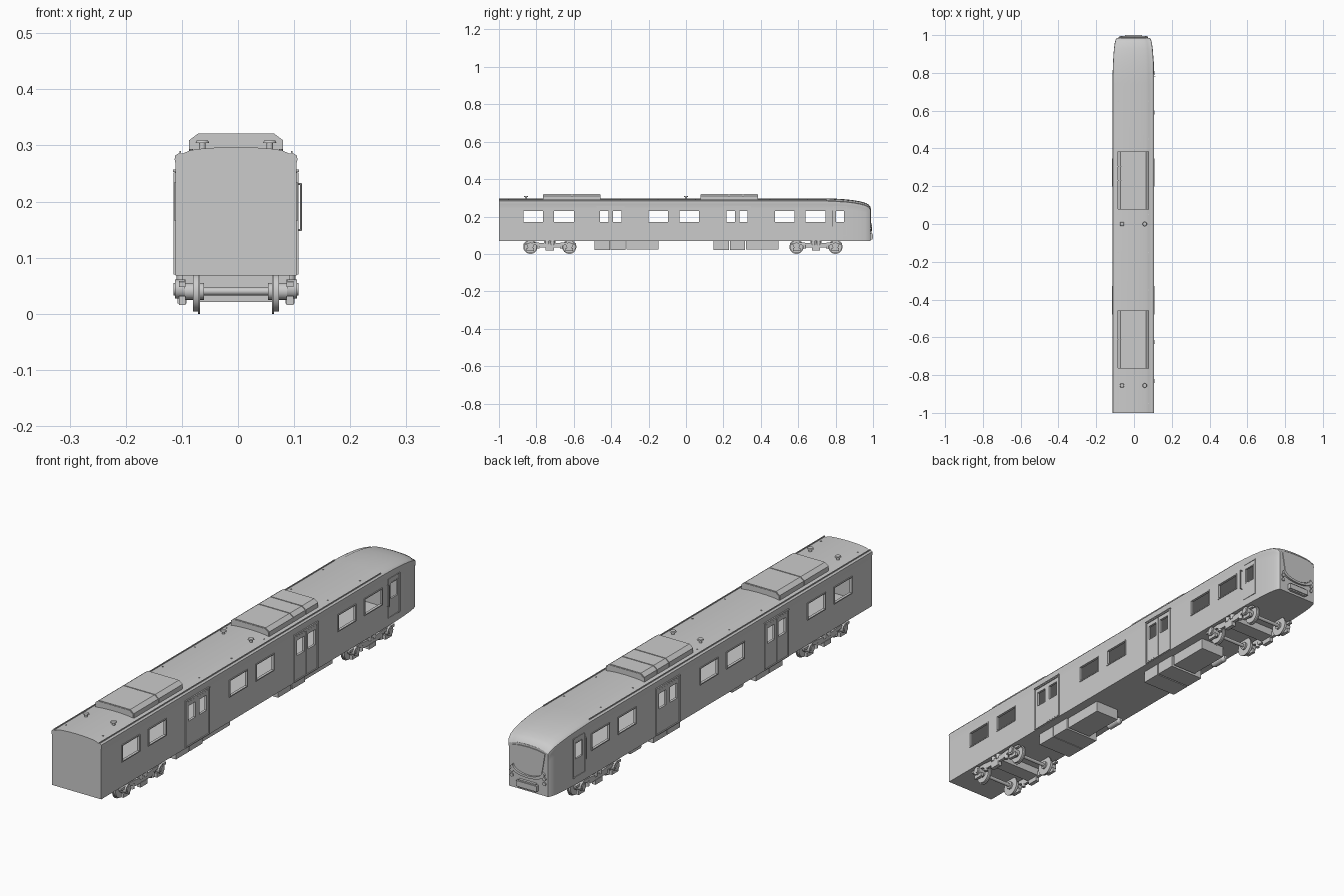
import bpy, bmesh, math
from mathutils import Matrix, Vector

cube = bpy.data.objects.get("Cube")
if cube:
    bpy.data.objects.remove(cube)

grey = bpy.data.materials.new("plain grey")
grey.use_nodes = True
grey.diffuse_color = (0.6, 0.6, 0.6, 1)
grey.node_tree.nodes["Principled BSDF"].inputs["Base Color"].default_value = (0.6, 0.6, 0.6, 1)

CX = -0.0035   # centre line of the car body
HALF = 0.1075  # half width of the body
SIDES = (-1, 1)


def box(bm, x, y, z):
    """Box from (min, max) pairs."""
    size = [b - a for a, b in (x, y, z)]
    mid = Vector([(a + b) / 2 for a, b in (x, y, z)])
    bmesh.ops.create_cube(bm, size=1, matrix=Matrix.Translation(mid) @ Matrix.Diagonal((*size, 1)))


def cyl(bm, at, r, depth, axis="X", r2=None, n=24):
    turn = {"X": Matrix.Rotation(math.pi / 2, 4, "Y"), "Z": Matrix(),
            "Y": Matrix.Rotation(-math.pi / 2, 4, "X")}[axis]
    bmesh.ops.create_cone(bm, cap_ends=True, segments=n, radius1=r, radius2=r if r2 is None else r2,
                          depth=depth, matrix=Matrix.Translation(at) @ turn)


def loft(bm, rings):
    """Closed solid through matching rings of points."""
    rings = [[bm.verts.new(p) for p in ring] for ring in rings]
    n = len(rings[0])
    for a, b in zip(rings, rings[1:]):
        for i in range(n):
            bm.faces.new((a[i], a[(i + 1) % n], b[(i + 1) % n], b[i]))
    bm.faces.new(rings[0][::-1])
    bm.faces.new(rings[-1])


def frame(bm, side, y, z, t=0.004, out=0.003):
    """Thin raised rectangular rim on a side wall."""
    x = sorted((CX + side * (HALF - 0.002), CX + side * (HALF + out)))
    for yy in ((y[0] - t, y[0]), (y[1], y[1] + t)):
        box(bm, x, yy, (z[0] - t, z[1] + t))
    for zz in ((z[0] - t, z[0]), (z[1], z[1] + t)):
        box(bm, x, y, zz)


def finish(name, bm, smooth=False):
    bmesh.ops.recalc_face_normals(bm, faces=bm.faces)
    mesh = bpy.data.meshes.new(name)
    bm.to_mesh(mesh)
    bm.free()
    mesh.materials.append(grey)
    ob = bpy.data.objects.new(name, mesh)
    bpy.context.collection.objects.link(ob)
    bpy.ops.object.select_all(action="DESELECT")
    ob.select_set(True)
    bpy.context.view_layer.objects.active = ob
    if smooth:
        bpy.ops.object.shade_smooth_by_angle(angle=math.radians(35))
    return ob


def cut(ob, cutter):
    mod = ob.modifiers.new("cut", "BOOLEAN")
    mod.operation, mod.solver, mod.object = "DIFFERENCE", "EXACT", cutter
    bpy.context.view_layer.objects.active = ob
    bpy.ops.object.modifier_apply(modifier=mod.name)


# Body shell: one section carried along y, tapering and dropping at the cab
def section(y, drop, w):
    half = [(HALF, 0.068), (HALF, 0.24), (HALF, 0.266), (HALF + 0.002, 0.275),
            (HALF + 0.001, 0.282), (HALF - 0.005, 0.286), (0.094, 0.286)]
    half += [(0.094 * math.cos(a), 0.286 + 0.011 * math.sin(a)) for a in
             [math.pi / 2 * k / 6 for k in range(2, 7)]]
    pts = half + [(-x, z) for x, z in half[-2::-1]]
    return [(CX + x * w, y, z - drop * max(0, min(1, (z - 0.1) / 0.17))) for x, z in pts]


stations = [(-1, 0, 1), (0.74, 0, 1), (0.79, 0.001, 0.997), (0.84, 0.004, 0.987), (0.89, 0.009, 0.965),
            (0.93, 0.016, 0.935), (0.96, 0.024, 0.895), (0.977, 0.033, 0.85), (0.986, 0.046, 0.79)]
bm = bmesh.new()
loft(bm, [section(*s) for s in stations])
body = finish("body_shell", bm)

bm = bmesh.new()
box(bm, (CX - 0.1, CX + 0.1), (-0.99, 0.89), (0.08, 0.268))
cavity = finish("cavity_cutter", bm)

# Openings right through both walls
WIN_Z = (0.17, 0.23)
windows = [(y, y + 0.105) for y in (-0.87, -0.705, -0.2, -0.035, 0.475, 0.64)]
doors = (-0.403, 0.273)
panes = [(d + s, d + s + 0.045) for d in doors for s in (-0.057, 0.012)] + [(0.802, 0.845)]
bm = bmesh.new()
for y in windows + panes:
    box(bm, (-0.2, 0.2), y, WIN_Z)
openings = finish("window_cutter", bm)

# Door leaves, slightly proud of the wall
bm = bmesh.new()
for s in SIDES:
    x = sorted((CX + s * (HALF - 0.004), CX + s * (HALF + 0.002)))
    for d in doors:
        box(bm, x, (d - 0.068, d - 0.001), (0.076, 0.246))
        box(bm, x, (d + 0.001, d + 0.068), (0.076, 0.246))
leaves = finish("side_doors", bm)

cut(body, cavity)
cut(body, openings)
cut(leaves, openings)
for helper in (cavity, openings):
    bpy.data.objects.remove(helper)
bpy.context.view_layer.objects.active = body
bpy.ops.object.select_all(action="DESELECT")
body.select_set(True)
bpy.ops.object.shade_smooth_by_angle(angle=math.radians(30))

# Rims round windows and doors, and rain strips over the doors
bm = bmesh.new()
for s in SIDES:
    for y in windows:
        frame(bm, s, y, WIN_Z)
    for d in doors:
        frame(bm, s, (d - 0.07, d + 0.07), (0.074, 0.248), out=0.004)
        box(bm, sorted((CX + s * HALF, CX + s * (HALF + 0.005))), (d - 0.075, d + 0.075), (0.253, 0.257))
    frame(bm, s, (0.79, 0.857), (0.1, 0.25), t=0.003, out=0.001)
    frame(bm, s, (0.802, 0.845), WIN_Z, t=0.003, out=0.0)
finish("window_and_door_rims", bm)

# Cab handrails
bm = bmesh.new()
for x, s in ((0.112, 1), (-0.1125, -1)):
    cyl(bm, (x, 0.782, 0.19), 0.0018, 0.084, "Z", n=10)
    for z in (0.149, 0.231):
        cyl(bm, (x - s * 0.004, 0.782, z), 0.0018, 0.011, "X", n=10)
finish("cab_handrails", bm, True)

# Roof gutters
bm = bmesh.new()
for s in SIDES:
    box(bm, sorted((CX + s * 0.098, CX + s * 0.101)), (-1, 0.75), (0.283, 0.29))
finish("roof_gutters", bm)

# Roof cooling units built of chamfered segments with narrow seams
bm = bmesh.new()
for cuts in ((-0.765, -0.61, -0.457), (0.078, 0.23, 0.305, 0.385)):
    profile = [(-0.084, 0.284), (-0.084, 0.309), (-0.068, 0.321), (0.068, 0.321), (0.084, 0.309), (0.084, 0.284)]
    for a, b in zip(cuts, cuts[1:]):
        loft(bm, [[(CX + x, y, z) for x, z in profile] for y in (a + 0.002, b - 0.002)])
    inner = [(x * 0.98, z - 0.003) for x, z in profile]
    loft(bm, [[(CX + x, y, z) for x, z in inner] for y in (cuts[0], cuts[-1])])
finish("roof_cooling_units", bm)

# Mushroom vents and small roof studs
bm = bmesh.new()
for s in SIDES:
    for y in (-0.855, 0.0):
        cyl(bm, (CX + s * 0.06, y, 0.298), 0.006, 0.018, "Z")
        cyl(bm, (CX + s * 0.06, y, 0.3065), 0.012, 0.004, "Z", 0.010)
    for k in range(9):
        cyl(bm, (CX + s * 0.08, -0.95 + k * 0.2, 0.291), 0.003, 0.005, "Z", n=8)
finish("roof_vents", bm, True)

# Cab front: shield-shaped windscreen panel, curved brow strip, lamps, lower plate
bm = bmesh.new()
low = [(0.062 * math.sin(a), 0.165 - 0.03 * math.cos(a)) for a in
       [math.pi / 2 * k / 6 for k in range(-6, 7)]]
shield = low + [(0.074, 0.235), (0.04, 0.241), (0, 0.243), (-0.04, 0.241), (-0.074, 0.235)]
loft(bm, [[(CX + x, y, z) for x, z in shield] for y in (0.98, 0.989)])
finish("windscreen_panel", bm)

bm = bmesh.new()
outer = [(x * 1.2, z - 0.012) for x, z in low]
inner = [(x * 1.04, z - 0.003) for x, z in low]
loft(bm, [[(CX + x, y, z) for x, z in outer + inner[::-1]] for y in (0.98, 0.994)])
finish("nose_strip", bm)

bm = bmesh.new()
for s in SIDES:
    for z in (0.135, 0.116):
        cyl(bm, (CX + s * 0.071, 0.986, z), 0.007, 0.01, "Y")
finish("cab_lamps", bm, True)

bm = bmesh.new()
box(bm, (CX - 0.045, CX + 0.045), (0.98, 1.0), (0.082, 0.104))
box(bm, (CX - 0.038, CX + 0.038), (0.98, 0.996), (0.077, 0.109))
finish("lower_front_plate", bm)

# Underfloor equipment boxes and air tanks
bm = bmesh.new()
for y in (-0.488, -0.404, 0.148, 0.234):
    box(bm, (CX - 0.075, CX + 0.075), (y, y + 0.081), (0.021, 0.07))
for y in (-0.318, 0.322):
    box(bm, (CX - 0.035, CX + 0.07), (y, y + 0.172), (0.024, 0.07))
finish("underfloor_boxes", bm)

bm = bmesh.new()
for y in (-0.205, 0.43):
    cyl(bm, (CX - 0.07, y, 0.046), 0.014, 0.056, "Y")
    for s in SIDES:
        cyl(bm, (CX - 0.07, y + s * 0.034, 0.046), 0.014 if s > 0 else 0.007, 0.012, "Y",
            0.007 if s > 0 else 0.014)
        box(bm, (CX - 0.073, CX - 0.067), (y + s * 0.018 - 0.002, y + s * 0.018 + 0.002), (0.046, 0.07))
finish("air_tanks", bm, True)

# Bogies: dipped side frames, axle boxes, springs, flanged wheels
frame_half = [(0.02, 0.034), (0.05, 0.034), (0.078, 0.048), (0.14, 0.048), (0.14, 0.057), (0.07, 0.061), (0.02, 0.056)]
frame_pts = frame_half + [(-y, z) for y, z in frame_half[::-1]]
for name, mid in (("front", -0.728), ("rear", 0.695)):
    wheels, sides = bmesh.new(), bmesh.new()
    box(sides, (CX - 0.095, CX + 0.095), (mid - 0.03, mid + 0.03), (0.038, 0.07))
    for s in SIDES:
        x = CX + s * 0.096
        loft(sides, [[(x + dx, mid + y, z) for y, z in frame_pts] for dx in (-0.006, 0.006)])
        box(sides, (x - 0.008, x + 0.008), (mid - 0.022, mid + 0.022), (0.018, 0.036))
        for k in SIDES:
            y = mid + k * 0.104
            cyl(sides, (CX + s * 0.1, y, 0.044), 0.017, 0.018)
            cyl(sides, (CX + s * 0.108, y, 0.044), 0.011, 0.007)
            box(sides, (x - 0.006, x + 0.006), (y - 0.02, y + 0.02), (0.016, 0.032))
            cyl(sides, (x, mid + k * 0.014, 0.06), 0.01, 0.022, "Z", n=16)
            cyl(sides, (x, mid + k * 0.062, 0.038), 0.008, 0.02, "Z", n=16)
            # Wheel tread, flange and hub
            cyl(wheels, (CX + s * 0.072, y, 0.038), 0.034, 0.009, n=32)
            cyl(wheels, (CX + s * 0.066, y, 0.038), 0.038, 0.004, n=32)
            cyl(wheels, (CX + s * 0.074, y, 0.04), 0.015, 0.034, n=20)
    for k in SIDES:
        cyl(wheels, (CX, mid + k * 0.104, 0.04), 0.007, 0.19, n=16)
    finish(name + "_bogie_frame", sides, True)
    finish(name + "_wheels", wheels, True)
